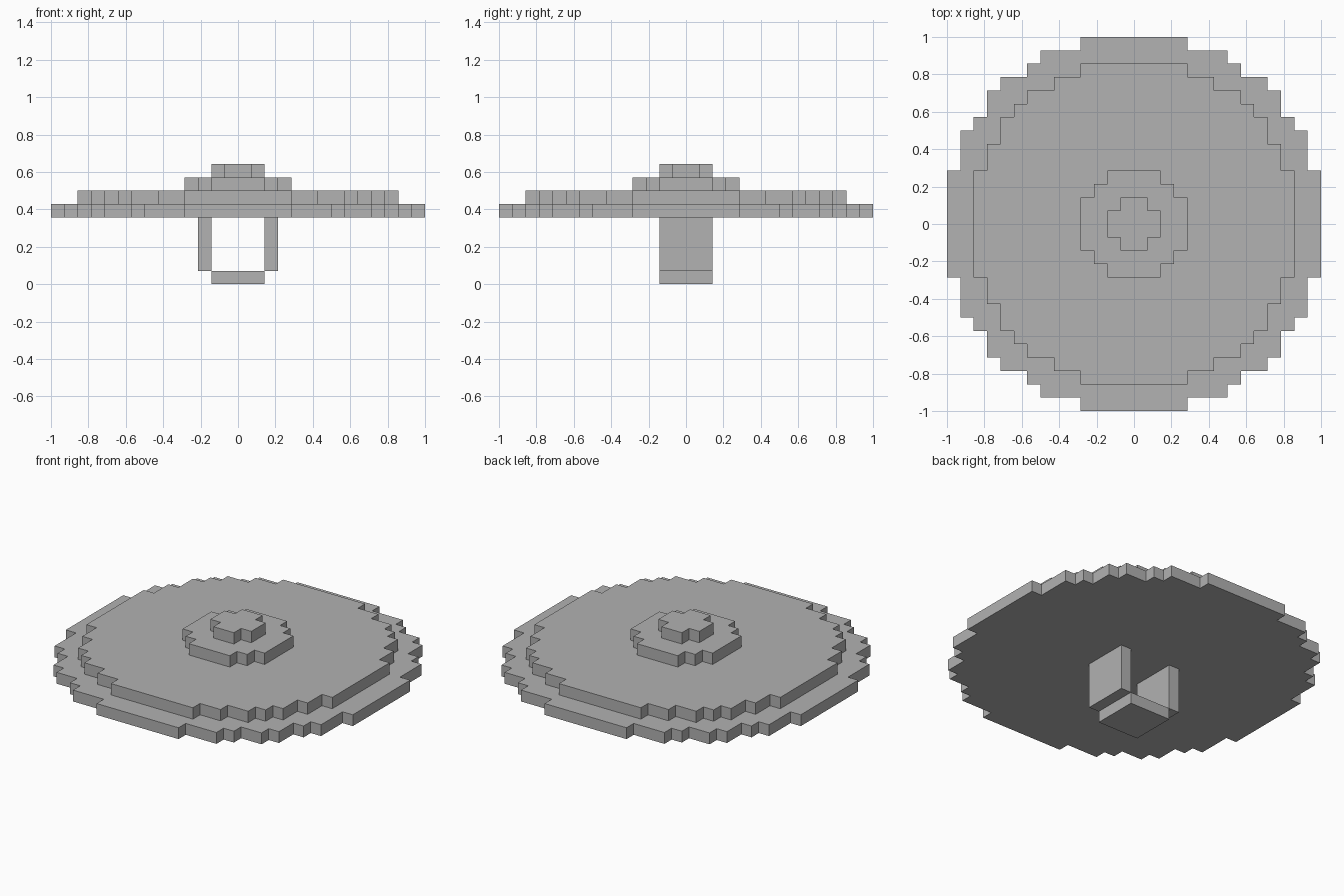
import bpy
import bmesh

cube = bpy.data.objects.get("Cube")
if cube:
    bpy.data.objects.remove(cube, do_unlink=True)

U = 1 / 14  # edge of one block

# Single plain grey material
grey = bpy.data.materials.new("plain_grey")
grey.use_nodes = True
colour = (0.445, 0.445, 0.445, 1)
grey.diffuse_color = colour
grey.node_tree.nodes["Principled BSDF"].inputs["Base Color"].default_value = colour


def slab(name, outline, bottom, top):
    """Extrude a flat outline (in blocks) between two heights."""
    bm = bmesh.new()
    base = bm.faces.new([bm.verts.new((x * U, y * U, bottom * U)) for x, y in outline])
    grown = bmesh.ops.extrude_face_region(bm, geom=[base], use_keep_orig=True)
    verts = [g for g in grown["geom"] if isinstance(g, bmesh.types.BMVert)]
    bmesh.ops.translate(bm, verts=verts, vec=(0, 0, (top - bottom) * U))
    bmesh.ops.recalc_face_normals(bm, faces=bm.faces)
    mesh = bpy.data.meshes.new(name)
    bm.to_mesh(mesh)
    bm.free()
    mesh.materials.append(grey)
    obj = bpy.data.objects.new(name, mesh)
    bpy.context.collection.objects.link(obj)
    return obj


def stepped_disc(corners):
    """Turn the outer corners of one quadrant into a full stair-stepped ring."""
    quarter = [corners[0]]
    for (x, y), (nx, ny) in zip(corners, corners[1:]):
        quarter += [(x, ny), (nx, ny)]
    ring = []
    for _ in range(4):
        ring += quarter
        quarter = [(y, -x) for x, y in quarter]
    return ring


def rectangle(x0, x1, y0, y1):
    return [(x0, y0), (x1, y0), (x1, y1), (x0, y1)]


# Stacked round layers, from the wide rim up to the small cap
layers = {
    "rim_disc": [(4, 14), (7, 13), (8, 12), (10, 11), (11, 10), (12, 8), (13, 7), (14, 4)],
    "upper_disc": [(4, 12), (6, 11), (8, 10), (9, 9), (10, 8), (11, 6), (12, 4)],
    "raised_centre": [(2, 4), (3, 3), (4, 2)],
    "top_cap": [(1, 2), (2, 1)],
}
for level, (name, corners) in enumerate(layers.items(), start=5):
    slab(name, stepped_disc(corners), level, level + 1)

# Handle underneath: two side walls and a bottom grip
slab("left_handle_side", rectangle(2, 3, -2, 2), 1, 5)
slab("right_handle_side", rectangle(-3, -2, -2, 2), 1, 5)
slab("handle_grip", rectangle(-2, 2, -2, 2), 0, 1)
